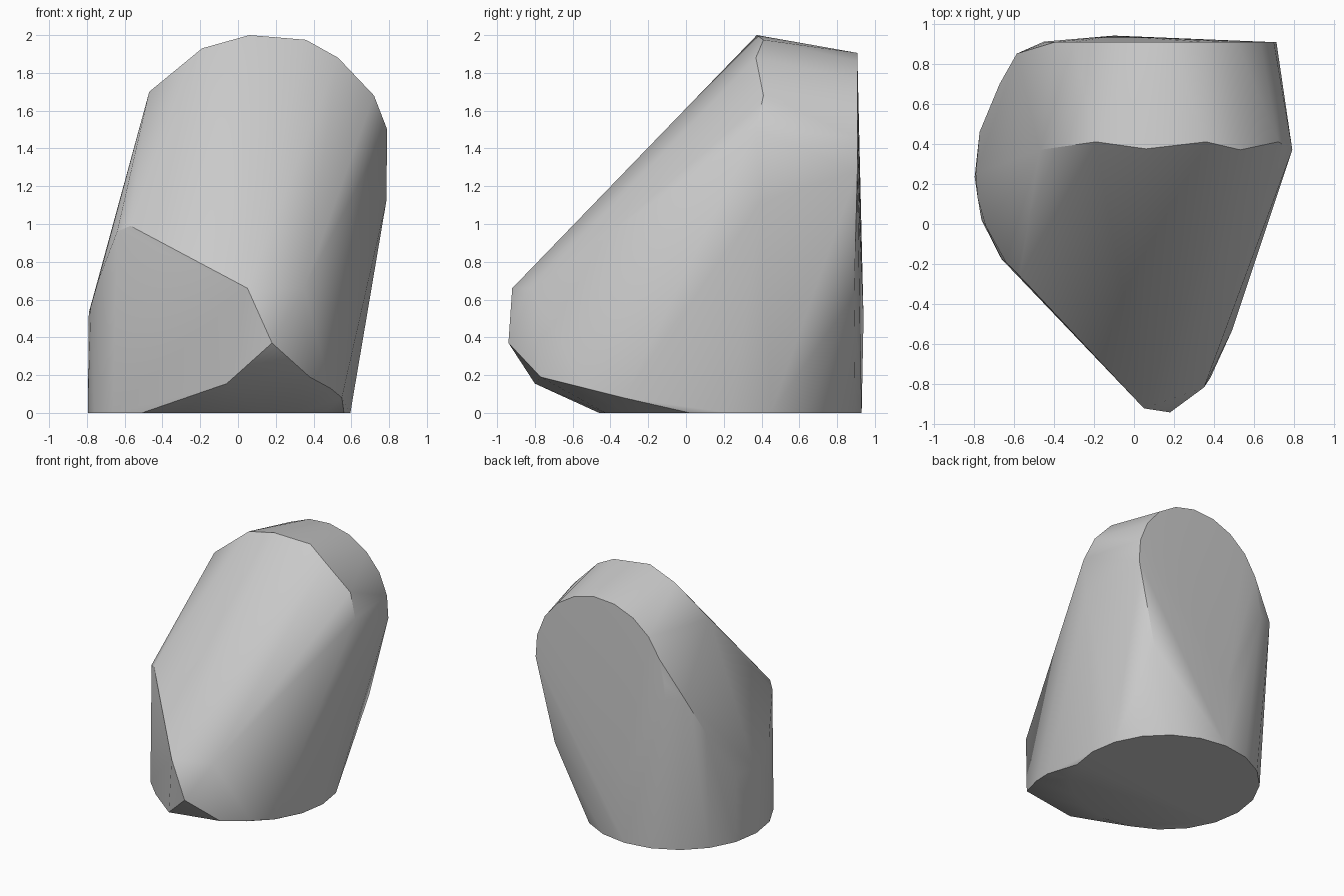
import bpy
import bmesh
from math import sin, cos, radians

cube = bpy.data.objects.get("Cube")
if cube:
    bpy.data.objects.remove(cube, do_unlink=True)


def arc(centre, radius, start, end, steps, to_point):
    """Points along an arc, placed in space by to_point(a, b)."""
    points = []
    for i in range(steps + 1):
        angle = radians(start + (end - start) * i / steps)
        points.append(to_point(centre[0] + radius * cos(angle),
                               centre[1] + radius * sin(angle)))
    return points


def grey_material(name, value):
    material = bpy.data.materials.new(name)
    material.use_nodes = True
    colour = (value, value, value, 1)
    material.diffuse_color = colour
    shader = material.node_tree.nodes["Principled BSDF"]
    shader.inputs["Base Color"].default_value = colour
    return material


def hull_object(name, points, material):
    """Wrap a convex skin around the outline points."""
    mesh = bpy.data.meshes.new(name)
    bm = bmesh.new()
    for point in points:
        bm.verts.new(point)
    result = bmesh.ops.convex_hull(bm, input=bm.verts[:])
    leftover = set(result["geom_interior"]) | set(result["geom_unused"])
    loose = [v for v in leftover if isinstance(v, bmesh.types.BMVert)]
    bmesh.ops.delete(bm, geom=loose, context="VERTS")
    bmesh.ops.recalc_face_normals(bm, faces=bm.faces[:])
    bm.to_mesh(mesh)
    bm.free()
    mesh.materials.append(material)
    obj = bpy.data.objects.new(name, mesh)
    bpy.context.collection.objects.link(obj)
    return obj


# Round base on the ground
base_rim = arc((-.1, .235), .695, 0, 342, 19, lambda a, b: (a, b, 0))

# Rounded top of the flat back
back_rim = arc((.135, 1.33), .578, -5, 175, 10, lambda a, b: (a, .907, b))

# Upper rim, where the long front slope meets the top
upper_rim = [
    (-.47, .37, 1.7), (-.19, .41, 1.93), (.06, .375, 2),
    (.36, .41, 1.975), (.53, .37, 1.88), (.72, .41, 1.68),
    (.79, .37, 1.5), (.785, .4, 1.12),
]

# Blunt nose at the front and its undercut edge
nose = [
    (.05, -.92, .66), (.18, -.94, .37), (-.06, -.8, .155),
    (.35, -.815, .66), (.38, -.77, .19), (.49, -.53, .13),
    (.55, -.33, .08),
]

# Side wall rising from the base
side_wall = [
    (-.57, -.26, .99), (-.64, -.19, .96), (-.74, -.01, .7),
    (-.78, .13, .56), (-.79, .25, .53), (-.77, .46, .55),
    (-.67, .7, .95), (-.585, .85, 1.26), (-.45, .91, 1.25),
]

# Lower part of the back
back_wall = [(.55, .89, .62), (-.1, .94, .5)]

stone = grey_material("plain grey", .6)
body = hull_object("stone_body",
                   base_rim + back_rim + upper_rim + nose + side_wall + back_wall,
                   stone)

# Smooth sides with sharp rims
bpy.ops.object.select_all(action="DESELECT")
body.select_set(True)
bpy.context.view_layer.objects.active = body
bpy.ops.object.shade_smooth_by_angle(angle=radians(30))
